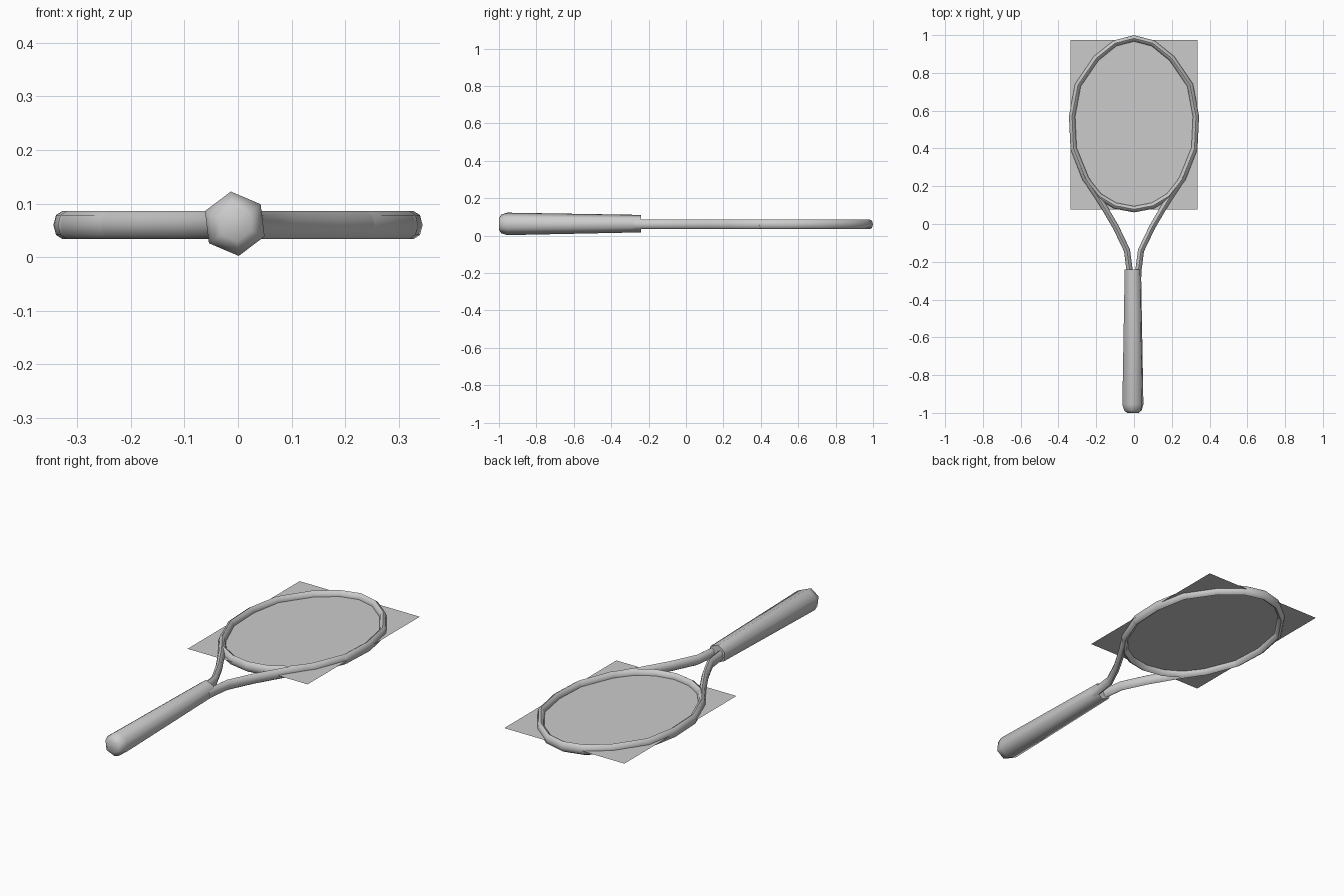
import bpy, bmesh
from math import sin, cos, pi, radians
from mathutils import Vector

if "Cube" in bpy.data.objects:
    bpy.data.objects.remove(bpy.data.objects["Cube"])

Z = 0.06


def finish(name, bm, angle=65):
    bmesh.ops.recalc_face_normals(bm, faces=bm.faces)
    me = bpy.data.meshes.new(name)
    bm.to_mesh(me)
    bm.free()
    ob = bpy.data.objects.new(name, me)
    bpy.context.collection.objects.link(ob)
    bpy.ops.object.select_all(action='DESELECT')
    ob.select_set(True)
    bpy.context.view_layer.objects.active = ob
    bpy.ops.object.shade_smooth_by_angle(angle=radians(angle))
    return ob


def skin(bm, rings, closed):
    n = len(rings[0])
    pairs = list(zip(rings, rings[1:]))
    if closed:
        pairs.append((rings[-1], rings[0]))
    for a, b in pairs:
        for i in range(n):
            j = (i + 1) % n
            bm.faces.new((a[i], a[j], b[j], b[i]))
    if not closed:
        bm.faces.new(rings[0])
        bm.faces.new(rings[-1])


def tube(name, path, closed=False, half_w=0.0165, half_h=0.026, sides=8):
    bm = bmesh.new()
    pts = [Vector((x, y, Z)) for x, y in path]
    rings = []
    for i, p in enumerate(pts):
        if closed:
            a, b = pts[i - 1], pts[(i + 1) % len(pts)]
        else:
            a, b = pts[max(i - 1, 0)], pts[min(i + 1, len(pts) - 1)]
        t = (b - a).normalized()
        side = Vector((t.y, -t.x, 0))
        rings.append([bm.verts.new(p + side * half_w * cos(2 * pi * k / sides)
                                   + Vector((0, 0, half_h * sin(2 * pi * k / sides))))
                      for k in range(sides)])
    skin(bm, rings, closed)
    return finish(name, bm)


# Head hoop: half outline mirrored into a closed loop
half = [(0.10, 0.957), (0.20, 0.877), (0.297, 0.735), (0.328, 0.57),
        (0.32, 0.40), (0.258, 0.24), (0.185, 0.148), (0.10, 0.097)]
loop = [(0, 0.983)] + half + [(0, 0.078)] + [(-x, y) for x, y in reversed(half)]
tube("head_hoop", loop, closed=True)

# Two throat arms running from the grip into the hoop
arm = [(0.022, -0.28), (0.024, -0.24), (0.037, -0.14), (0.097, -0.015),
       (0.175, 0.118), (0.255, 0.24), (0.32, 0.40)]
for s, side in ((1, "right"), (-1, "left")):
    tube("throat_arm_" + side, [(s * x, y) for x, y in arm])

# Six-sided tapered grip with a rounded butt
bm = bmesh.new()
rings = []
for y, r, cz in ((-1.0, 0.033, 0.062), (-0.988, 0.05, 0.062),
                 (-0.955, 0.0605, 0.0625), (-0.24, 0.047, 0.064)):
    rings.append([bm.verts.new((-0.006 + r * cos(radians(97) + k * pi / 3), y,
                                cz + r * sin(radians(97) + k * pi / 3)))
                  for k in range(6)])
skin(bm, rings, False)
finish("grip", bm)

# Flat string bed sheet
bm = bmesh.new()
bm.faces.new([bm.verts.new((x, y, Z)) for x, y in
              ((-0.337, 0.077), (0.337, 0.077), (0.337, 0.975), (-0.337, 0.975))])
me = bpy.data.meshes.new("string_bed")
bm.to_mesh(me)
bm.free()
bpy.context.collection.objects.link(bpy.data.objects.new("string_bed", me))
